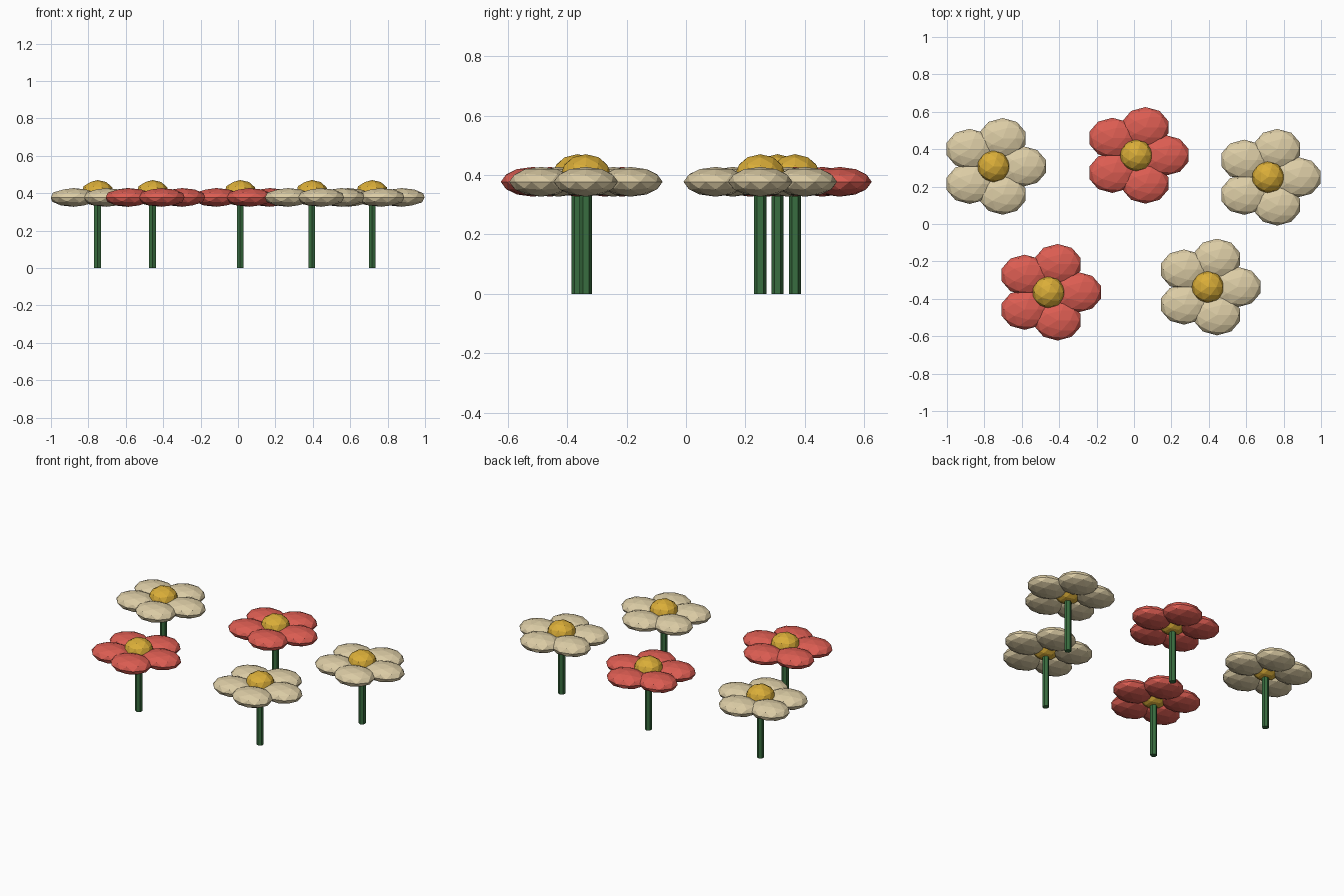
import bpy
import math

if "Cube" in bpy.data.objects:
    bpy.data.objects.remove(bpy.data.objects["Cube"], do_unlink=True)


def make_material(name, rgb):
    mat = bpy.data.materials.new(name)
    mat.use_nodes = True
    colour = (*rgb, 1.0)
    mat.diffuse_color = colour
    mat.node_tree.nodes["Principled BSDF"].inputs["Base Color"].default_value = colour
    return mat


cream = make_material("cream", (0.72, 0.61, 0.38))
red = make_material("coral red", (0.72, 0.11, 0.085))
yellow = make_material("golden yellow", (0.70, 0.42, 0.04))
green = make_material("stem green", (0.04, 0.155, 0.05))

PETAL_Z = 0.377
PETAL_OFFSET = 0.158
PETAL_SIZE = (0.129, 0.108, 0.05)
CENTRE_SIZE = (0.088, 0.086, 0.07)


def finish(name, mat):
    obj = bpy.context.object
    obj.name = name
    obj.data.materials.append(mat)
    return obj


def add_blob(name, location, size, mat):
    """Faceted, squashed ball."""
    bpy.ops.mesh.primitive_ico_sphere_add(subdivisions=2, radius=1, location=location)
    finish(name, mat).scale = size


def add_flower(name, x, y, petal_mat):
    # Six-sided stem
    bpy.ops.mesh.primitive_cylinder_add(
        vertices=6, radius=0.0207, depth=PETAL_Z, location=(x, y, PETAL_Z / 2))
    finish(name + "_stem", green)
    # Domed flower centre
    add_blob(name + "_centre", (x, y, 0.4), CENTRE_SIZE, yellow)
    # Ring of five petals, all squashed along the same axes
    for i in range(5):
        a = math.tau * i / 5
        spot = (x + PETAL_OFFSET * math.cos(a), y + PETAL_OFFSET * math.sin(a), PETAL_Z)
        add_blob(f"{name}_petal_{i + 1}", spot, PETAL_SIZE, petal_mat)


add_flower("back_right_flower", -0.751, 0.308, cream)
add_flower("back_middle_flower", 0.012, 0.367, red)
add_flower("back_left_flower", 0.717, 0.25, cream)
add_flower("front_right_flower", -0.457, -0.365, red)
add_flower("front_left_flower", 0.395, -0.337, cream)
